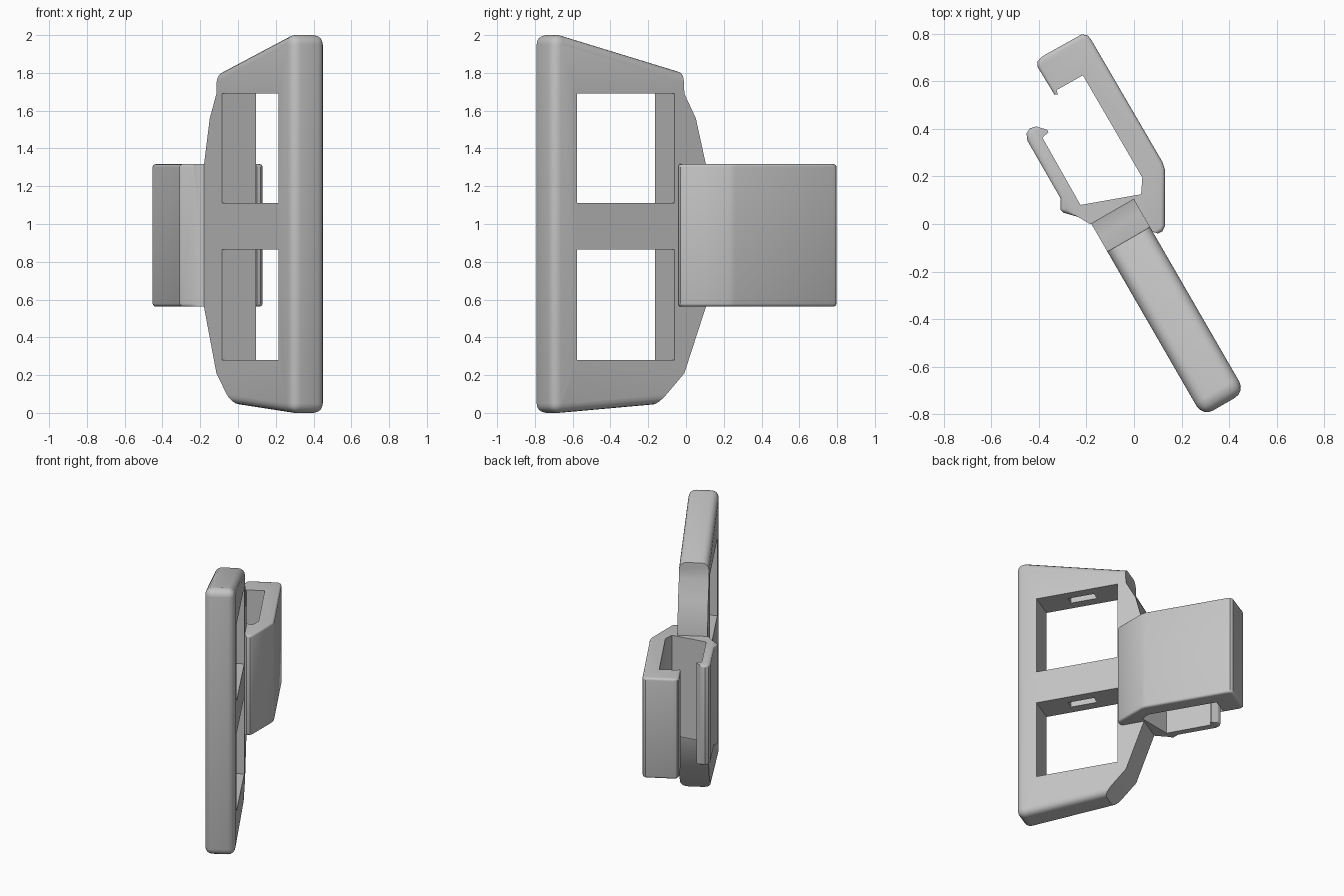
import bpy, bmesh, math
from mathutils import Vector

cube = bpy.data.objects.get("Cube")
if cube:
    bpy.data.objects.remove(cube, do_unlink=True)

# Single grey plastic
grey = bpy.data.materials.new("grey_plastic")
grey.use_nodes = True
colour = (0.55, 0.55, 0.55, 1)
grey.diffuse_color = colour
grey.node_tree.nodes["Principled BSDF"].inputs["Base Color"].default_value = colour

# The plate is turned about z: U runs along it, N across its thickness
ANGLE = math.radians(30)
U = Vector((-math.sin(ANGLE), math.cos(ANGLE), 0))
N = Vector((math.cos(ANGLE), math.sin(ANGLE), 0))
N_MIN, N_MAX = -0.155, 0.052


def plate_point(u, z, n):
    return U * u + N * n + Vector((0, 0, z))


def plan_point(x, y, z):
    return Vector((x, y, z))


def prism(name, outline, low, high, place, rounded=None, radius=0, segments=4):
    """Extrude an outline; rounded(i, j, side) picks edges to bevel."""
    bm = bmesh.new()
    rings = [[bm.verts.new(place(a, b, h)) for a, b in outline] for h in (low, high)]
    count = len(outline)
    bm.faces.new(rings[0])
    bm.faces.new(rings[1])
    for i in range(count):
        j = (i + 1) % count
        bm.faces.new((rings[0][i], rings[0][j], rings[1][j], rings[1][i]))
    bmesh.ops.recalc_face_normals(bm, faces=bm.faces)
    if rounded:
        edges = []
        for i in range(count):
            j = (i + 1) % count
            if rounded(i, j):
                edges += [bm.edges.get((r[i], r[j])) for r in rings]
            if rounded(i, i):
                edges.append(bm.edges.get((rings[0][i], rings[1][i])))
        bmesh.ops.bevel(bm, geom=edges, offset=radius, segments=segments,
                        profile=0.5, affect='EDGES', clamp_overlap=False)
    mesh = bpy.data.meshes.new(name)
    bm.to_mesh(mesh)
    bm.free()
    mesh.materials.append(grey)
    obj = bpy.data.objects.new(name, mesh)
    bpy.context.collection.objects.link(obj)
    return obj


def activate(obj):
    bpy.ops.object.select_all(action='DESELECT')
    obj.select_set(True)
    bpy.context.view_layer.objects.active = obj


def cut_box(target, u0, u1, z0, z1, n0, n1):
    cutter = prism("cutter", [(u0, z0), (u1, z0), (u1, z1), (u0, z1)], n0, n1, plate_point)
    cutter.hide_render = True
    mod = target.modifiers.new("cut", 'BOOLEAN')
    mod.operation, mod.solver, mod.object = 'DIFFERENCE', 'EXACT', cutter
    activate(target)
    bpy.ops.object.modifier_apply(modifier=mod.name)
    bpy.data.objects.remove(cutter, do_unlink=True)


# Upright plate, rounded along its front, top and bottom edges
plate_outline = [
    (-0.2, 0.045), (-0.78, 0), (-0.845, 0), (-0.845, 2), (-0.78, 2), (-0.045, 1.805),
    (-0.04, 1.69), (0.03, 1.56), (0.093, 1.31), (0.093, 0.565), (-0.04, 0.21)]
plate = prism("plate", plate_outline, N_MIN, N_MAX, plate_point,
              lambda i, j: (i != j and i < 5 and j <= 5) or (i == j and i in (2, 3)),
              0.05)

# Two windows, each with a small slot in its upper wall
for bottom, top in ((0.28, 0.865), (1.11, 1.69)):
    cut_box(plate, -0.695, -0.1, bottom, top, -0.5, 0.5)
    cut_box(plate, -0.49, -0.3, top - 0.03, top + 0.06, -0.085, -0.02)

# Clip: long jaw outside, then its hook and inside, then the short jaw
long_outer = [(0.07, -0.03), (0.1, -0.04), (0.12, -0.03), (0.13, -0.01), (0.13, 0.23),
              (0.12, 0.26), (-0.18, 0.775), (-0.195, 0.793), (-0.22, 0.797),
              (-0.385, 0.705), (-0.405, 0.685), (-0.405, 0.66), (-0.335, 0.545)]
inside = [(-0.32, 0.543), (-0.325, 0.563), (-0.215, 0.625), (0.035, 0.195), (0.03, 0.125),
          (-0.225, 0.08), (-0.385, 0.363), (-0.36, 0.385), (-0.365, 0.396)]
short_outer = [(-0.41, 0.41), (-0.438, 0.402), (-0.452, 0.38), (-0.448, 0.35),
               (-0.31, 0.11), (-0.31, 0.06), (-0.295, 0.047), (-0.235, 0.03), (-0.185, 0)]
buried = [(-0.12, 0), (-0.03, 0.07)]
clip_outline = long_outer + inside + short_outer + buried
short_start = len(long_outer) + len(inside)
short_end = short_start + len(short_outer) - 1


def clip_rim(i, j):
    on_long = 1 <= i and j < len(long_outer) and i < j
    on_short = short_start <= i < j < short_end
    return on_long or on_short


clip = prism("clip", clip_outline, 0.563, 1.317, plan_point, clip_rim, 0.016, 3)

# Smooth the rounded edges, keep the others crisp
for obj in (plate, clip):
    activate(obj)
    bpy.ops.object.shade_smooth_by_angle(angle=math.radians(35))
